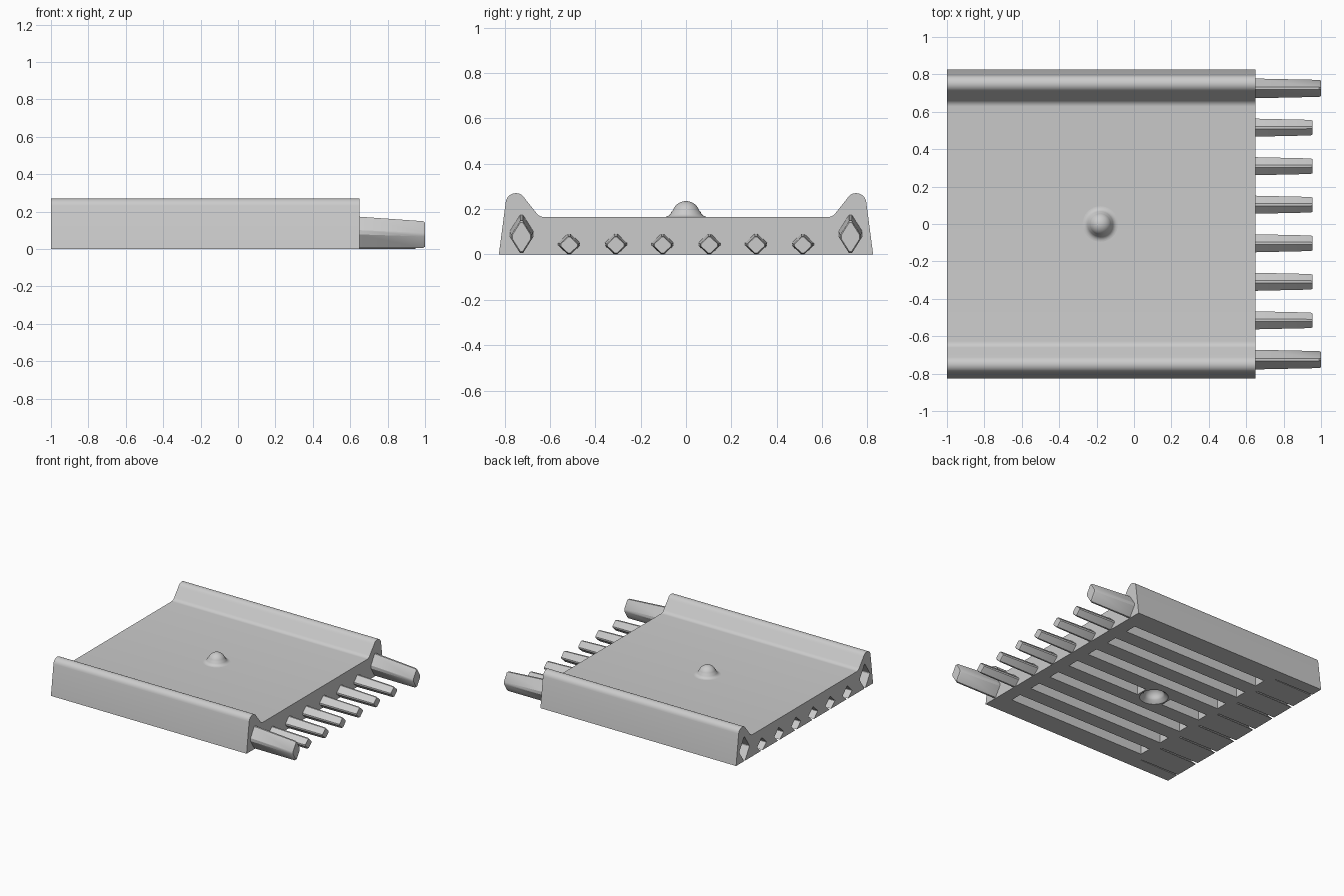
import bpy, bmesh, math
from mathutils import Vector

cube = bpy.data.objects.get("Cube")
if cube:
    bpy.data.objects.remove(cube)

grey = bpy.data.materials.new("light grey")
grey.use_nodes = True
colour = (0.6, 0.6, 0.6, 1)
grey.diffuse_color = colour
grey.node_tree.nodes["Principled BSDF"].inputs["Base Color"].default_value = colour

BACK, FRONT = -1.0, 0.65     # ends of the plate along x
BUMP_X = -0.18
PITCH = 0.206


def finish(name, bm, cutter=False):
    bmesh.ops.recalc_face_normals(bm, faces=bm.faces[:])
    mesh = bpy.data.meshes.new(name)
    bm.to_mesh(mesh)
    bm.free()
    mesh.materials.append(grey)
    obj = bpy.data.objects.new(name, mesh)
    bpy.context.collection.objects.link(obj)
    obj.hide_render = cutter
    if cutter:
        obj.hide_set(True)
    return obj


def loft(bm, rings):
    """Skin a closed solid through rings of equal length."""
    loops = [[bm.verts.new(p) for p in ring] for ring in rings]
    n = len(loops[0])
    for a, b in zip(loops, loops[1:]):
        for i in range(n):
            j = (i + 1) % n
            bm.faces.new((a[i], a[j], b[j], b[i]))
    bm.faces.new(loops[0])
    bm.faces.new(loops[-1])


def arc(cy, cz, r, start, end, steps=10):
    angles = [math.radians(start + (end - start) * i / steps) for i in range(steps + 1)]
    return [(cy + r * math.cos(a), cz + r * math.sin(a)) for a in angles]


def lathe(bm, profile, steps=32):
    loft(bm, [[(BUMP_X + r * math.cos(2 * math.pi * i / steps),
                r * math.sin(2 * math.pi * i / steps), z) for i in range(steps)]
              for r, z in profile])


def diamond(x, y, cz, w, h, chamfer=0.12):
    """Diamond ring with clipped corners, cut flat at the floor."""
    pts = []
    corners = [Vector((w, 0)), Vector((0, h)), Vector((-w, 0)), Vector((0, -h))]
    for i, c in enumerate(corners):
        for other in (corners[i - 1], corners[(i + 1) % 4]):
            p = c.lerp(other, chamfer)
            pts.append((x, y + p.x, cz + p.y))
    return pts


def smooth(obj):
    bpy.ops.object.select_all(action='DESELECT')
    obj.select_set(True)
    bpy.context.view_layer.objects.active = obj
    bpy.ops.object.shade_smooth_by_angle(angle=math.radians(30))


# Plate with raised rounded rails
half = [(0.825, 0)] + arc(0.75, 0.225, 0.045, 8, 152) + arc(0.627, 0.205, 0.04, -28, -90, 6)
section = half + [(-y, z) for y, z in reversed(half)]
bm = bmesh.new()
loft(bm, [[(x, y, z) for y, z in section] for x in (BACK, FRONT)])
plate = finish("plate", bm)

# Connector layout: y, centre height, half width, half height, tip x
joints = []
for side in (-1, 1):
    joints += [(side * PITCH * (k + 0.5), 0.045, 0.055, 0.052, 0.955) for k in range(3)]
    joints.append((side * 0.725, 0.09, 0.06, 0.095, 1.0))

# Sockets in the back end
bm = bmesh.new()
for y, cz, w, h, tip in joints:
    loft(bm, [diamond(x, y, cz, w * s, h * s, 0.04)
              for x, s in ((BACK - 0.05, 1.05), (BACK + tip - FRONT + 0.02, 0.98))])
sockets = finish("socket_cutter", bm, True)

# Long grooves in the underside
bm = bmesh.new()
for k in range(-3, 4):
    spans = [(-0.62, -0.29), (-0.07, 0.55)] if k == 0 else [(-0.62, 0.55)]
    for a, b in spans:
        loft(bm, [[(x, k * PITCH + dy, z) for dy, z in
                   ((-0.045, -0.05), (0.045, -0.05), (0.045, 0.08), (-0.045, 0.08))]
                  for x in (a, b)])
grooves = finish("groove_cutter", bm, True)

# Round recess below the bump
bm = bmesh.new()
lathe(bm, [(0.1, -0.05), (0.1, 0), (0.075, 0.02)] +
      [(0.07 * math.cos(a * math.pi / 18), 0.02 + 0.07 * math.sin(a * math.pi / 18))
       for a in range(1, 9)])
recess = finish("recess_cutter", bm, True)

for cutter in (sockets, grooves, recess):
    mod = plate.modifiers.new(cutter.name, 'BOOLEAN')
    mod.operation = 'DIFFERENCE'
    mod.solver = 'EXACT'
    mod.object = cutter
    bpy.context.view_layer.objects.active = plate
    bpy.ops.object.modifier_apply(modifier=mod.name)
for cutter in (sockets, grooves, recess):
    bpy.data.objects.remove(cutter)
smooth(plate)

# Domed bump with a flared foot
bm = bmesh.new()
foot = [(r, z) for r, z in arc(0.095, 0.197, 0.032, -90, -160, 6)]
dome = arc(0, 0.173, 0.062, 20, 86, 10)
lathe(bm, [(0.095, 0.16)] + foot + dome)
smooth(finish("centre_bump", bm))

# Tapered diamond pegs on the other end
for n, (y, cz, w, h, tip) in enumerate(joints):
    bm = bmesh.new()
    tall = h > 0.08
    drop = 0.013 if tall else 0.004
    rings = [diamond(x, y, cz - drop * t, w * s, h * s) for x, s, t in
             ((FRONT - 0.01, 1, 0), (tip - 0.01, 0.86, 1), (tip, 0.76, 1))]
    loft(bm, [[(x, py, max(z, 0)) for x, py, z in ring] for ring in rings])
    smooth(finish(("tall_peg_" if tall else "small_peg_") + str(n + 1), bm))
